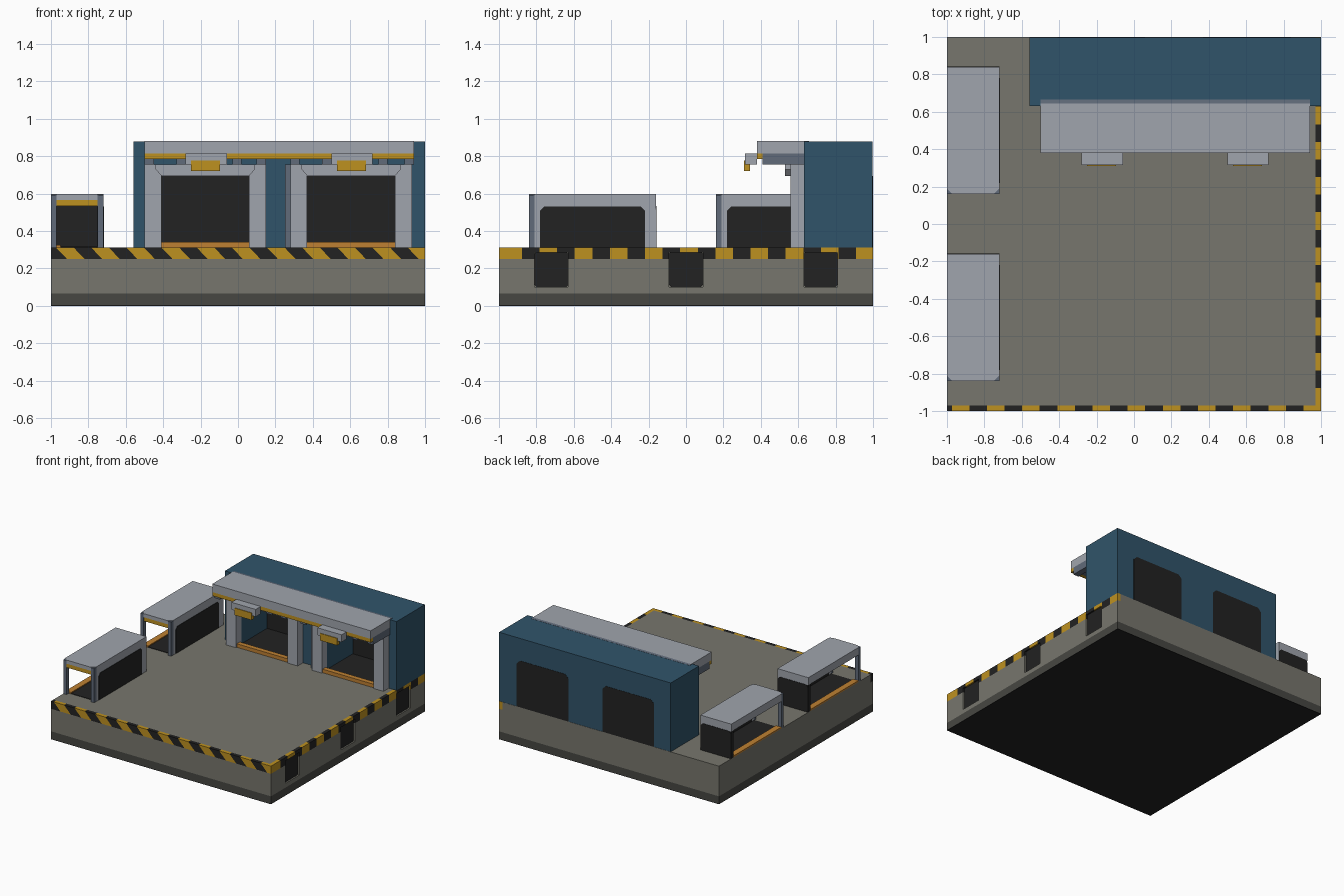
import bpy, bmesh
from mathutils import Vector

cube = bpy.data.objects.get("Cube")
if cube:
    bpy.data.objects.remove(cube, do_unlink=True)


def material(name, r, g, b):
    lin = [((c / 255 + 0.055) / 1.055) ** 2.4 if c > 10 else c / 3294 for c in (r, g, b)]
    m = bpy.data.materials.new(name)
    m.diffuse_color = (*lin, 1)
    m.use_nodes = True
    m.node_tree.nodes["Principled BSDF"].inputs["Base Color"].default_value = (*lin, 1)
    return m


CONCRETE = material("concrete", 119, 118, 109)
PLINTH = material("dark concrete", 71, 71, 66)
BLACK = material("black", 34, 34, 34)
YELLOW = material("hazard yellow", 190, 145, 32)
ORANGE = material("orange sill", 190, 128, 50)
BLUE = material("steel blue", 48, 84, 106)
GREY = material("light grey", 160, 165, 173)
SLATE = material("slate grey", 97, 107, 122)


def prism(poly, axis, a, b):
    """Solid from a 2D outline in the two other axes, extruded from a to b."""
    def at(p, d):
        v = list(p)
        v.insert("xyz".index(axis), d)
        return Vector(v)
    return [at(p, a) for p in poly], [at(p, b) for p in poly]


def box(x0, x1, y0, y1, z0, z1):
    return prism([(x0, y0), (x1, y0), (x1, y1), (x0, y1)], "z", z0, z1)


def chamfered(u0, u1, v0, v1, c, low=0):
    """Rectangle outline with upper corners cut by c and lower ones by low."""
    pts = [(u0 + low, v0), (u1 - low, v0)]
    if low:
        pts.append((u1, v0 + low))
    pts += [(u1, v1 - c), (u1 - c, v1), (u0 + c, v1), (u0, v1 - c)]
    if low:
        pts.append((u0, v0 + low))
    return pts


def part(name, mat, *solids):
    bm = bmesh.new()
    for lo, hi in solids:
        a = [bm.verts.new(p) for p in lo]
        b = [bm.verts.new(p) for p in hi]
        bm.faces.new(a)
        bm.faces.new(b)
        for i in range(len(a)):
            j = (i + 1) % len(a)
            bm.faces.new((a[i], a[j], b[j], b[i]))
    bmesh.ops.recalc_face_normals(bm, faces=bm.faces)
    me = bpy.data.meshes.new(name)
    bm.to_mesh(me)
    bm.free()
    me.materials.append(mat)
    ob = bpy.data.objects.new(name, me)
    bpy.context.collection.objects.link(ob)
    return ob


# Platform
EDGE, Z_CURB, Z_TOP = 0.97, 0.25, 0.313
PITS = [(-0.81, -0.63), (-0.09, 0.09), (0.63, 0.81)]
part("platform_underside", BLACK, box(-1, 1, -1, 1, 0, 0.004))
part("platform_plinth", PLINTH, box(-1, 1, -1, 1, 0.004, 0.065))
piers = [-1] + [v for p in PITS for v in p] + [1]
part("platform_body", CONCRETE,
     box(-1, EDGE, -1, 1, 0.065, Z_CURB),
     box(EDGE, 1, -1, 1, 0.065, 0.10),
     *[box(EDGE, 1, piers[i], piers[i + 1], 0.10, Z_CURB) for i in range(0, 8, 2)])
part("platform_deck", CONCRETE, box(-1, EDGE, -EDGE, 1, Z_CURB, Z_TOP))
part("side_recesses", BLACK,
     *[prism(chamfered(a, b, 0.10, 0.29, 0.012, 0.012), "x", EDGE - 0.005, 0.988) for a, b in PITS])

# Hazard curb: slanted stripes along the front, upright ones along the right edge
STEP, SLANT = 0.094, 0.06
front = {0: [], 1: []}
side = {0: [], 1: []}


def clamp(v):
    return max(-1, min(1, v))


for i in range(-1, 23):
    x = 0.906 - STEP * (21 - i)
    outline = [(clamp(x + SLANT), Z_CURB), (clamp(x + STEP + SLANT), Z_CURB),
               (clamp(x + STEP), Z_TOP), (clamp(x), Z_TOP)]
    if len(set(outline)) == 4:
        front[i % 2].append(prism(outline, "y", -1, -EDGE))
    y0 = max(-EDGE, -0.877 + STEP * (i - 1))
    y1 = min(1, -0.877 + STEP * i)
    if y1 - y0 < 0.001:
        continue
    cuts = [y0] + sorted(v for p in PITS for v in p if y0 < v < y1) + [y1]
    for a, b in zip(cuts, cuts[1:]):
        over = any(p < (a + b) / 2 < q for p, q in PITS)
        side[i % 2].append(box(EDGE, 1, a, b, 0.285 if over else Z_CURB, Z_TOP))
part("front_curb_yellow", YELLOW, *front[1])
part("front_curb_black", BLACK, *front[0])
part("side_curb_black", BLACK, *side[1])
part("side_curb_yellow", YELLOW, *side[0])

# Main building: roof, piers and back wall around two bays
BAYS = [(-0.41, 0.06), (0.37, 0.84)]
Y0, Y1, HEAD, ROOF = 0.63, 0.998, 0.695, 0.878
part("building_shell", BLUE,
     box(-0.56, 1, Y0, Y1, HEAD, ROOF),
     box(-0.56, BAYS[0][0], Y0, Y1, Z_TOP, HEAD),
     box(BAYS[0][1], BAYS[1][0], Y0, Y1, Z_TOP, HEAD),
     box(BAYS[1][1], 1, Y0, Y1, Z_TOP, HEAD),
     *[box(a, b, 0.97, Y1, Z_TOP, HEAD) for a, b in BAYS])
part("bay_back_panels", BLACK, *[box(a, b, 0.962, 0.97, Z_TOP, HEAD) for a, b in BAYS])
part("bay_floors", BLACK, *[box(a, b, 0.60, 0.962, Z_TOP, Z_TOP + 0.006) for a, b in BAYS])
part("rear_shutters", BLACK,
     *[prism(chamfered(a, b, Z_TOP, HEAD, 0.03), "y", Y1, 1.0) for a, b in BAYS])

# Doorway frames, sills and lintels
frames, sills, lintels, reveals = [], [], [], []
for a, b in BAYS:
    frames += [box(a - 0.09, a, 0.56, Y0, Z_TOP, 0.755),
               box(b, b + 0.09, 0.56, Y0, Z_TOP, 0.755),
               box(a, b, 0.56, Y0, HEAD, 0.755)]
    reveals.append(box(a - 0.12, a - 0.09, 0.59, Y0, Z_TOP, 0.755))
    sills.append(box(a, b, 0.57, 0.61, Z_TOP, 0.342))
    lintels.append(prism([(a, HEAD), (b, HEAD), (b + 0.03, HEAD + 0.035), (b + 0.03, 0.755),
                          (a - 0.03, 0.755), (a - 0.03, HEAD + 0.035)], "y", 0.53, 0.56))
part("door_frames", GREY, *frames)
part("frame_side_strip", SLATE, reveals[1])
part("door_sills", ORANGE, *sills)
part("door_lintels", GREY, *lintels)

# Canopy with trim and lamps
part("canopy", GREY, box(-0.50, 0.94, 0.38, 0.645, 0.815, 0.882))
part("canopy_rear_rim", SLATE,
     prism([(0.645, 0.86), (0.645, 0.882), (0.665, 0.879), (0.665, 0.86)], "x", -0.50, 0.94))
part("canopy_soffit", SLATE, box(-0.50, 0.94, 0.41, Y0, 0.785, 0.815))
part("canopy_brackets", SLATE,
     *[box(x, x + 0.05, 0.41, Y0, 0.755, 0.785) for x in (-0.50, -0.33, -0.03, 0.10, 0.28, 0.45, 0.75, 0.89)])
part("canopy_trim", YELLOW, box(-0.50, 0.94, 0.38, 0.41, 0.785, 0.815))
part("lamp_housings", GREY, *[box(x, x + 0.22, 0.315, 0.38, 0.755, 0.815) for x in (-0.28, 0.50)])
part("lamp_lenses", YELLOW, *[box(x, x + 0.155, 0.31, 0.342, 0.72, 0.778) for x in (-0.25, 0.53)])

# Two open booths along the left edge
X0, X1, TOP, EAVE = -1.0, -0.72, 0.597, 0.535
for label, y in (("front", -0.84), ("rear", 0.16)):
    end = y + 0.68
    roof = [(X0 + 0.03, y), (X1 - 0.03, y), (X1, y + 0.03), (X1, end), (X0, end), (X0, y + 0.03)]
    part(label + "_booth_roof", GREY, prism(roof, "z", 0.567, TOP),
         box(X0, X0 + 0.03, y + 0.03, end, EAVE, 0.567),
         box(X1 - 0.03, X1, y + 0.03, end, EAVE, 0.567),
         box(X0 + 0.03, X1 - 0.03, end - 0.03, end, EAVE, 0.567))
    part(label + "_booth_wall", GREY,
         box(X1 - 0.03, X1, y + 0.03, end, Z_TOP, EAVE))
    part(label + "_booth_posts", SLATE,
         box(X0, X0 + 0.03, y, y + 0.03, Z_TOP, TOP - 0.004),
         box(X1 - 0.03, X1, y, y + 0.03, Z_TOP, TOP - 0.004))
    part(label + "_booth_trim", YELLOW,
         box(X0 + 0.03, X1 - 0.03, y + 0.002, y + 0.03, EAVE, 0.567))
    panel = chamfered(y + 0.06, end - 0.06, Z_TOP, EAVE - 0.005, 0.02)
    part(label + "_booth_side_panel", BLACK,
         prism(panel, "x", X1, X1 + 0.003), prism(panel, "x", X1 - 0.034, X1 - 0.03))
    part(label + "_booth_end_panel", BLACK,
         box(X0, X1 - 0.03, end - 0.03, end - 0.002, Z_TOP, EAVE),
         prism(chamfered(X0, X1, Z_TOP, EAVE, 0.02), "y", end, end + 0.003))
    part(label + "_booth_sill", ORANGE,
         box(X0, X0 + 0.05, y + 0.03, end - 0.03, Z_TOP, Z_TOP + 0.012))
    part(label + "_booth_floor", BLACK,
         box(X0 + 0.05, X1 - 0.034, y + 0.03, end - 0.03, Z_TOP, Z_TOP + 0.004))
